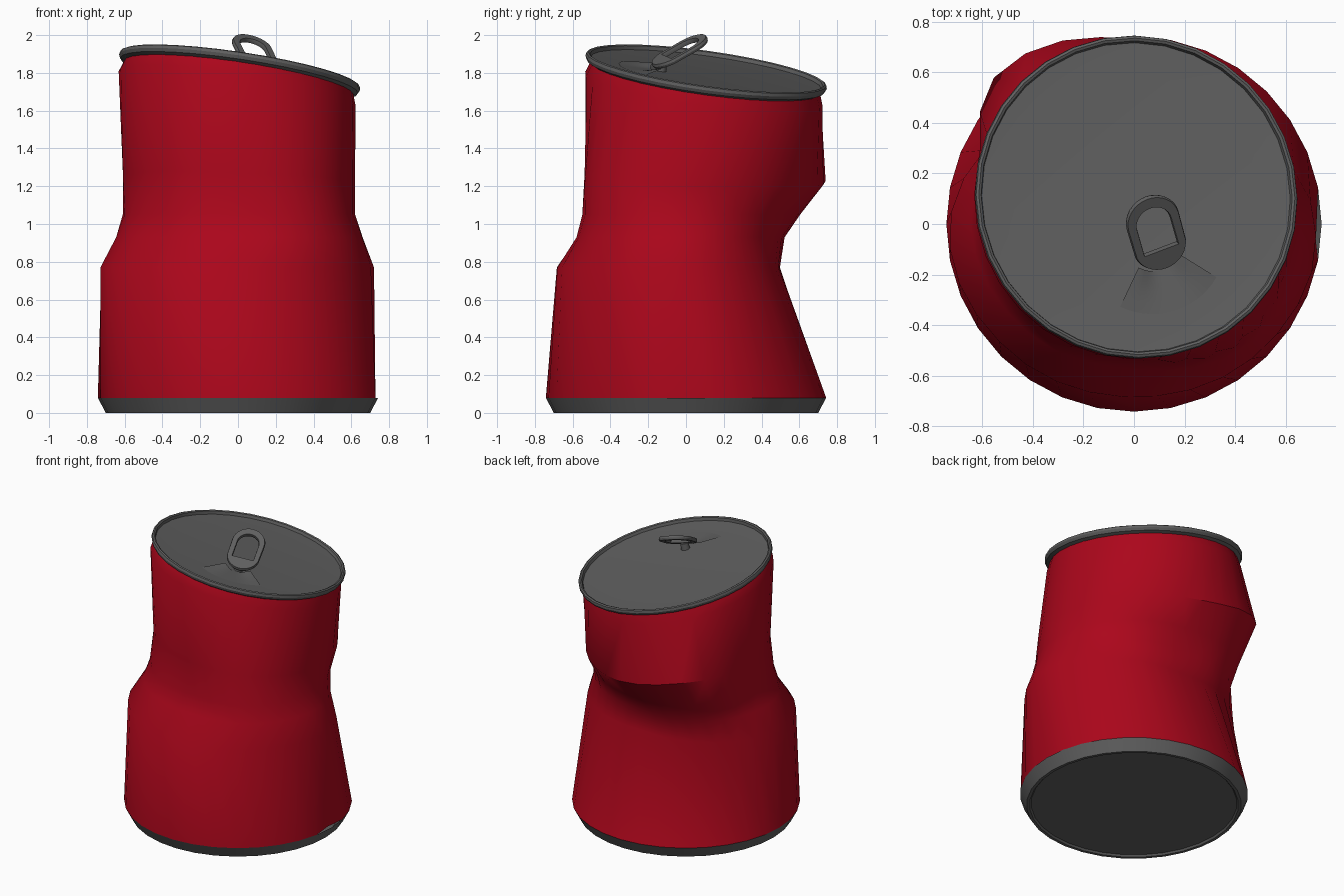
import bpy, bmesh
from math import sin, cos, pi, radians
from mathutils import Vector, Matrix

if "Cube" in bpy.data.objects:
    bpy.data.objects.remove(bpy.data.objects["Cube"])

N = 32
NORMAL = Vector((0.15, 0.14, 1)).normalized()
LID = Matrix.Translation((0.01, 0.108, 1.815)) @ \
    Vector((0, 0, 1)).rotation_difference(NORMAL).to_matrix().to_4x4()


def material(name, color):
    m = bpy.data.materials.new(name)
    m.diffuse_color = (*color, 1)
    m.use_nodes = True
    m.node_tree.nodes["Principled BSDF"].inputs["Base Color"].default_value = m.diffuse_color
    return m


red = material("red_paint", (0.41, 0.002, 0.011))
metal = material("dark_metal", (0.115, 0.115, 0.115))


def finish(bm, name, mat=metal, angle=30):
    bmesh.ops.recalc_face_normals(bm, faces=bm.faces)
    me = bpy.data.meshes.new(name)
    bm.to_mesh(me)
    bm.free()
    ob = bpy.data.objects.new(name, me)
    bpy.context.collection.objects.link(ob)
    me.materials.append(mat)
    bpy.ops.object.select_all(action='DESELECT')
    ob.select_set(True)
    bpy.context.view_layer.objects.active = ob
    bpy.ops.object.shade_smooth_by_angle(angle=radians(angle))
    return ob


def loft(rings, name, mat=metal, cap_end=False, closed=False, angle=30):
    bm = bmesh.new()
    loops = [[bm.verts.new(p) for p in r] for r in rings]
    pairs = list(zip(loops, loops[1:])) + ([(loops[-1], loops[0])] if closed else [])
    for a, b in pairs:
        for i in range(len(a)):
            j = (i + 1) % len(a)
            bm.faces.new((a[i], a[j], b[j], b[i]))
    if cap_end:
        bm.faces.new(loops[-1])
    return finish(bm, name, mat, angle)


def circle(r, z, mat=Matrix(), turn=0.0):
    return [mat @ Vector((r * cos(2 * pi * i / N + turn), r * sin(2 * pi * i / N + turn), z))
            for i in range(N)]


def sample(table, a):
    # periodic smooth interpolation of values given every 45 degrees
    s = (a / (pi / 4)) % 8
    k, t = int(s), s - int(s)
    p = [table[(k + d) % 8] for d in (-1, 0, 1, 2)]
    return 0.5 * (2 * p[1] + (p[2] - p[0]) * t
                  + (2 * p[0] - 5 * p[1] + 4 * p[2] - p[3]) * t * t
                  + (3 * p[1] - p[0] - 3 * p[2] + p[3]) * t ** 3)


def crushed(heights, turn, table, xmin=-1, xmax=1):
    pts = []
    for i in range(N):
        a = 2 * pi * i / N + radians(turn)
        r = sample(table, a)
        pts.append(Vector((min(max(r * cos(a), xmin), xmax), r * sin(a), sample(heights, a))))
    return pts


# Crushed, twisted wall: lower ring, waist, overhanging bulge, tilted neck
twist = -35
bulge_z = (1.2, 1.2, 1.21, 1.31, 1.27, 1.28, 1.27, 1.25)
wall = [
    circle(0.742, 0.08),
    crushed([0.77] * 8, -15, (0.72, 0.575, 0.495, 0.60, 0.73, 0.705, 0.685, 0.71), -0.73, 0.72),
    crushed([0.93] * 8, -22, (0.66, 0.565, 0.515, 0.62, 0.645, 0.60, 0.575, 0.66), -0.65, 0.67),
    crushed([1.05] * 8, -28, (0.62, 0.60, 0.60, 0.68, 0.61, 0.565, 0.54, 0.64), -0.61, 0.63),
    crushed(bulge_z, twist, (0.62, 0.66, 0.73, 0.80, 0.605, 0.54, 0.53, 0.62), -0.61, 0.62),
    circle(0.634, -0.10, LID, radians(twist)),
    circle(0.61, -0.03, LID, radians(twist)),
]
# Small pressed-in fold low on the right side
wall[0][0].x -= 0.03
loft(wall, "can_wall", red, angle=36)

# Base
loft([circle(0.742, 0.08), circle(0.70, 0.0), circle(0.68, 0.0), circle(0.67, 0.012)],
     "can_base", cap_end=True)

# Tilted lid with rolled rim
profile = [(0.608, -0.045), (0.637, -0.03), (0.645, -0.012), (0.642, 0.004), (0.632, 0.009),
           (0.622, 0.004), (0.617, -0.016), (0.49, -0.024)]
loft([circle(r, z, LID) for r, z in profile], "lid", cap_end=True)

# Pull tab: rounded outline with a D-shaped finger hole
U = Vector((-0.08, 0.28, 0.16)).normalized()
W = Vector((0.95, 0.3, -0.18)).cross(U).normalized()
V = U.cross(W)
centre = Vector((0.087, -0.033, 1.914))


def tab_loop(inner, grow, w):
    pts = []
    for i in range(N):
        c, s = cos(2 * pi * i / N), sin(2 * pi * i / N)
        if not inner:
            v, u = (0.11 + grow) * c, (0.055 if s >= 0 else -0.055) + (0.11 + grow) * s
        elif s >= -1e-6:
            v, u = (0.07 + grow) * c, 0.045 + (0.07 + grow) * s
        else:
            m = max(abs(c), abs(s))
            v, u = (0.07 + grow) * c / m, 0.045 + (0.12 + grow) * s / m
        pts.append(centre + V * v + U * u + W * w)
    return pts


loft([tab_loop(False, -0.004, -0.013), tab_loop(False, 0, 0), tab_loop(False, -0.004, 0.013),
      tab_loop(True, 0.003, 0.013), tab_loop(True, 0, 0), tab_loop(True, 0.003, -0.013)],
     "pull_tab", closed=True)

# Rivet under the tab
rivet = LID @ Matrix.Translation((0.09, -0.24, 0))
loft([circle(0.03, -0.026, rivet), circle(0.025, 0.02, rivet)], "rivet", cap_end=True)

# Buckled mouth panel in front of the tab
bm = bmesh.new()
COLS, ROWS = 14, 4
grid = []
for i in range(COLS + 1):
    t = i / COLS
    a = radians(245 + 85 * t)
    row = []
    for j in range(ROWS + 1):
        s = j / ROWS
        r = 0.13 + 0.17 * s
        z = -0.022 + 0.024 * (1 - s) * abs(cos(pi * t)) ** 3
        row.append(bm.verts.new(LID @ Vector((0.06 + r * cos(a), -0.165 + r * sin(a), z))))
    grid.append(row)
for i in range(COLS):
    for j in range(ROWS):
        bm.faces.new((grid[i][j], grid[i][j + 1], grid[i + 1][j + 1], grid[i + 1][j]))
finish(bm, "mouth_panel")
